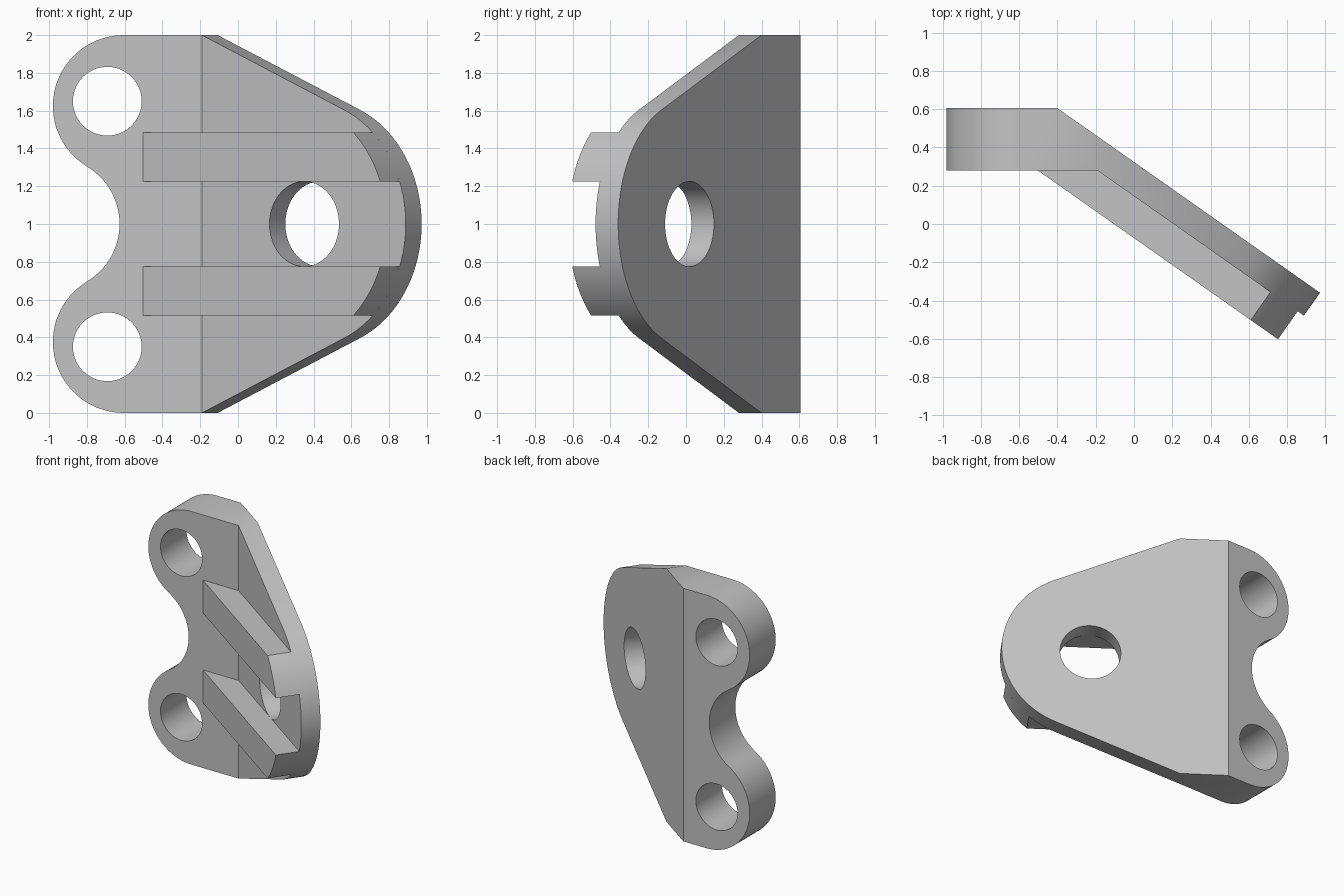
import bpy, bmesh
from math import radians, degrees, sin, cos, atan2, sqrt, hypot, acos

if "Cube" in bpy.data.objects:
    bpy.data.objects.remove(bpy.data.objects["Cube"])

# Main dimensions
BACK, FRONT = 0.605, 0.28          # y of the upright plate's two faces
TILT = radians(35.1)               # angle of the sloped plate
THICK, RIB_TOP = 0.146, 0.325      # sloped plate and rib heights above its back face
BEND_X = -0.40                     # back bend line
CS, R = 1.02, 0.657                # centre (along slope) and radius of the rounded nose
C, S = cos(TILT), sin(TILT)


def sloped(s, o, z):
    """Point at distance s down the slope, o in front of the back face."""
    return (BEND_X + C * s - S * o, BACK - S * s - C * o, z)


def arc(cx, cz, r, a0, a1, n):
    return [(cx + r * cos(radians(a0 + (a1 - a0) * i / n)),
             cz + r * sin(radians(a0 + (a1 - a0) * i / n))) for i in range(n + 1)]


def prism(bm, back, front, closed=True):
    """Join two matching outlines; an open prism skips the last side."""
    a = [bm.verts.new(p) for p in back]
    b = [bm.verts.new(p) for p in front]
    bm.faces.new(a)
    bm.faces.new(b[::-1])
    n = len(a)
    for i in range(n if closed else n - 1):
        j = (i + 1) % n
        bm.faces.new((a[i], b[i], b[j], a[j]))


def finish(bm, name):
    bmesh.ops.remove_doubles(bm, verts=bm.verts, dist=1e-4)
    bmesh.ops.recalc_face_normals(bm, faces=bm.faces)
    me = bpy.data.meshes.new(name)
    bm.to_mesh(me)
    bm.free()
    ob = bpy.data.objects.new(name, me)
    bpy.context.collection.objects.link(ob)
    me.materials.append(grey)
    return ob


def activate(ob):
    bpy.ops.object.select_all(action='DESELECT')
    ob.select_set(True)
    bpy.context.view_layer.objects.active = ob


grey = bpy.data.materials.new("light_grey")
grey.diffuse_color = (0.55, 0.55, 0.55, 1)
grey.use_nodes = True
grey.node_tree.nodes["Principled BSDF"].inputs["Base Color"].default_value = grey.diffuse_color

# Bracket body: upright two-lobed plate, mitred into the sloped plate
bm = bmesh.new()
bend_s = (BACK - FRONT - C * THICK) / S
bend_front = sloped(bend_s, THICK, 0)[0]
lx, lz, lr = -0.605, 1.625, 0.375              # lobe
nx, nr = -0.981, 0.354                         # notch between the lobes
ang = degrees(atan2(lz - 1, lx - nx))
lobe = arc(lx, lz, lr, 90, 180 + ang, 32)
notch = arc(nx, 1, nr, ang, -ang, 32)[1:-1]
left = lobe + notch + [(x, 2 - z) for x, z in reversed(lobe)]
prism(bm,
      [(x, BACK, z) for x, z in [(BEND_X, 2)] + left + [(BEND_X, 0)]],
      [(x, FRONT, z) for x, z in [(bend_front, 2)] + left + [(bend_front, 0)]],
      closed=False)

# Sloped plate: shoulders tapering tangentially into the round nose
ds = CS - bend_s
theta = degrees(acos(R / hypot(ds, 1)) - atan2(ds, 1))
nose = [(bend_s, 0)] + arc(CS, 1, R, theta - 90, 90 - theta, 56) + [(bend_s, 2)]
prism(bm,
      [sloped(s, 0, z) for s, z in [(0, 0)] + nose + [(0, 2)]],
      [sloped(s, THICK, z) for s, z in [(bend_s, 0)] + nose + [(bend_s, 2)]],
      closed=False)
body = finish(bm, "bracket_body")

# Bolt holes and the pivot hole
bm = bmesh.new()
for z in (0.35, 1.65):
    ring = arc(-0.692, z, 0.182, 0, 360, 64)[:-1]
    prism(bm, [(x, 0.8, z) for x, z in ring], [(x, 0.1, z) for x, z in ring])
ring = arc(CS, 1, 0.225, 0, 360, 64)[:-1]
prism(bm, [sloped(s, -0.1, z) for s, z in ring], [sloped(s, 0.25, z) for s, z in ring])
cutter = finish(bm, "hole_cutter")
cutter.hide_render = True
activate(body)
mod = body.modifiers.new("holes", 'BOOLEAN')
mod.operation, mod.solver, mod.object = 'DIFFERENCE', 'EXACT', cutter
bpy.ops.object.modifier_apply(modifier=mod.name)
bpy.data.objects.remove(cutter)
bpy.ops.object.shade_smooth_by_angle(angle=radians(25))

# Two guide ribs, their ends following the round nose
start = (BACK - FRONT - C * RIB_TOP) / S
for name, side in (("lower_rib", -1), ("upper_rib", 1)):
    zs = [0.225 + 0.26 * i / 12 for i in range(13)]
    line = [(start, 0.225)] + [(CS + sqrt(R * R - z * z), z) for z in zs] + [(start, 0.485)]
    bm = bmesh.new()
    prism(bm, [sloped(s, THICK, 1 + side * z) for s, z in line],
          [sloped(s, RIB_TOP, 1 + side * z) for s, z in line])
    rib = finish(bm, name)
    activate(rib)
    bpy.ops.object.shade_smooth_by_angle(angle=radians(25))
